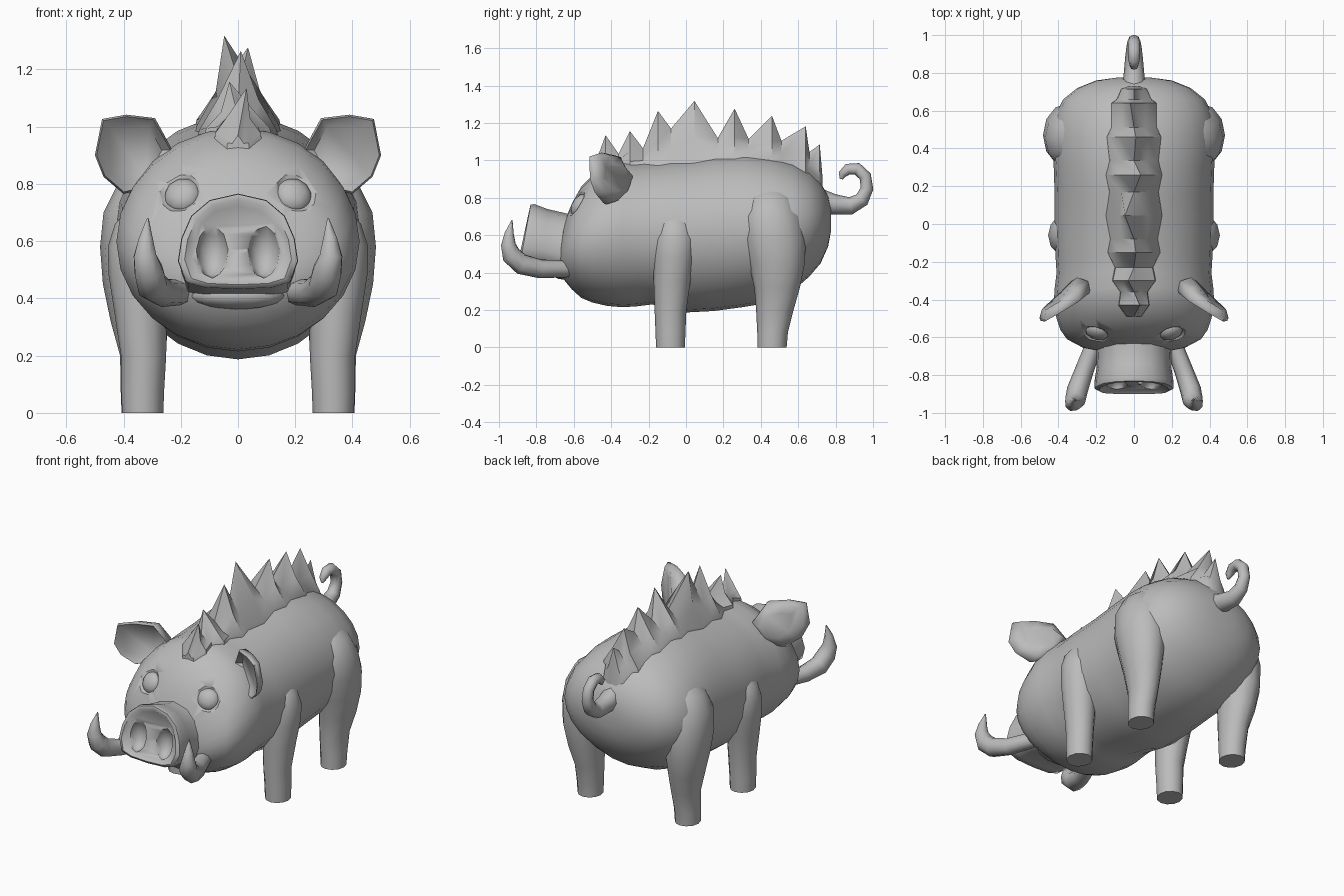
import bpy, bmesh, math
from mathutils import Vector
from mathutils.bvhtree import BVHTree

if "Cube" in bpy.data.objects:
    bpy.data.objects.remove(bpy.data.objects["Cube"])

grey = bpy.data.materials.new("hide_grey")
grey.diffuse_color = (0.5, 0.5, 0.5, 1)
grey.use_nodes = True
grey.node_tree.nodes["Principled BSDF"].inputs["Base Color"].default_value = grey.diffuse_color


def finish(name, bm, angle=50):
    bmesh.ops.recalc_face_normals(bm, faces=bm.faces)
    mesh = bpy.data.meshes.new(name)
    bm.to_mesh(mesh)
    bm.free()
    mesh.materials.append(grey)
    ob = bpy.data.objects.new(name, mesh)
    bpy.context.collection.objects.link(ob)
    bpy.ops.object.select_all(action='DESELECT')
    ob.select_set(True)
    bpy.context.view_layer.objects.active = ob
    bpy.ops.object.shade_smooth_by_angle(angle=math.radians(angle))
    return ob


def loft(name, rings, angle=50):
    """Skin closed rings of points and cap both ends."""
    bm = bmesh.new()
    rows = [[bm.verts.new(p) for p in ring] for ring in rings]
    n = len(rows[0])
    for a, b in zip(rows, rows[1:]):
        for i in range(n):
            j = (i + 1) % n
            bm.faces.new((a[i], a[j], b[j], b[i]))
    bm.faces.new(rows[0])
    bm.faces.new(rows[-1])
    return finish(name, bm, angle)


def circle(n):
    return [(math.cos(2 * math.pi * i / n), math.sin(2 * math.pi * i / n)) for i in range(n)]


def tube(name, path, n=8):
    """Round tube along (x, y, z, radius) points."""
    pts = [Vector(p[:3]) for p in path]
    rings, side = [], None
    for i, p in enumerate(pts):
        t = (pts[min(i + 1, len(pts) - 1)] - pts[max(i - 1, 0)]).normalized()
        side = Vector((1, 0, 0)) if side is None else side
        side = (side - t * side.dot(t)).normalized()
        up = t.cross(side)
        rings.append([p + (side * c + up * s) * path[i][3] for c, s in circle(n)])
    return loft(name, rings, 60)


def ball(name, loc, scale, direction=None, subdiv=2):
    bm = bmesh.new()
    bmesh.ops.create_icosphere(bm, subdivisions=subdiv, radius=1)
    bmesh.ops.scale(bm, vec=scale, verts=bm.verts)
    if direction:
        rot = Vector(direction).to_track_quat('Z', 'Y').to_matrix()
        bmesh.ops.rotate(bm, matrix=rot, verts=bm.verts)
    bmesh.ops.translate(bm, vec=loc, verts=bm.verts)
    return finish(name, bm)


def cut(target, cutter):
    mod = target.modifiers.new("cut", 'BOOLEAN')
    mod.operation = 'DIFFERENCE'
    mod.solver = 'EXACT'
    mod.object = cutter
    cutter.hide_render = True
    cutter.hide_set(True)


# body and head: y, bottom, top, half width
BODY = [(-.675, .41, .56, .17), (-.655, .365, .66, .27), (-.61, .31, .77, .355),
        (-.56, .265, .86, .39), (-.5, .24, .92, .41), (-.42, .222, .975, .425),
        (-.34, .215, .995, .42), (-.26, .22, .99, .41), (-.18, .23, .995, .415),
        (0, .187, 1.01, .42), (.15, .195, 1.03, .42), (.3, .215, 1.04, .425),
        (.45, .24, 1.025, .435), (.57, .3, .99, .42), (.66, .38, .94, .375),
        (.72, .45, .88, .3), (.76, .54, .81, .2), (.775, .62, .74, .09)]
body = loft("body", [[(w * c, y, (a + b) / 2 + (b - a) / 2 * s) for c, s in circle(24)]
                     for y, a, b, w in BODY], 60)
bm = bmesh.new()
bm.from_mesh(body.data)
surface = BVHTree.FromBMesh(bm)
bm.free()

# snout: y at the bottom, y at the top, scale
OUTLINE = [(0, .43), (.12, .435), (.185, .455), (.212, .53), (.2, .61), (.165, .69),
           (.1, .745), (0, .768)]
OUTLINE += [(-x, z) for x, z in OUTLINE[-2:0:-1]]


def snout_ring(y0, y1, k, dz=0):
    return [(x * k, y0 + (y1 - y0) * (z - .43) / .34, .58 + (z - .58) * k + dz) for x, z in OUTLINE]


snout = loft("snout", [snout_ring(-.55, -.5, .99, -.04), snout_ring(-.66, -.64, .94, -.04),
                       snout_ring(-.76, -.74, .93, -.015), snout_ring(-.85, -.81, .99),
                       snout_ring(-.89, -.83, .98), snout_ring(-.9, -.835, .88),
                       snout_ring(-.875, -.815, .76)], 60)

# lower lip under the snout
ball("lower_lip", (0, -.64, .41), (.17, .09, .05))

for s, tag in ((1, "left"), (-1, "right")):
    # nostrils
    cut(snout, ball("nostril_cutter_" + tag, (s * .09, -.87, .57), (.058, .07, .1)))

    # eyes sunk in sockets
    hit, normal, _, _ = surface.ray_cast(Vector((s * .2, -2, .77)), Vector((0, 1, 0)))
    cut(body, ball("socket_cutter_" + tag, hit + normal * .015, (.085, .085, .04), normal))
    ball("eye_" + tag, hit - normal * .022, (.066, .066, .04), normal)

    # tusks
    tube("tusk_" + tag, [(s * x, y, z, r) for x, y, z, r in [
        (.17, -.56, .425, .045), (.22, -.66, .42, .046), (.265, -.78, .42, .05),
        (.3, -.88, .445, .056), (.312, -.935, .495, .054), (.325, -.95, .55, .042),
        (.322, -.945, .61, .026), (.315, -.93, .68, .003)]])

    # ears: dished front, rounded back
    rim = [(.23, .92), (.29, 1.03), (.39, 1.042), (.475, 1.027), (.5, .9), (.47, .825),
           (.40, .765), (.3, .79)]

    def ear_ring(k, dy):
        return [(s * (.375 + (x - .375) * k), -.345 - .56 * (x - .23) + dy - .12 * (z - .9),
                 .91 + (z - .91) * k) for x, z in rim]
    loft("ear_" + tag, [ear_ring(.75, .01), ear_ring(.95, -.018), ear_ring(1, 0),
                        ear_ring(.9, .045), ear_ring(.5, .065)], 60)

    # legs: z, centre x, centre y, radius x, radius y
    front = [(0, .333, -.083, .072, .077), (.08, .333, -.083, .075, .08), (.2, .33, -.083, .079, .085),
             (.35, .34, -.075, .092, .098), (.48, .35, -.065, .102, .11),
             (.58, .35, -.06, .105, .115), (.66, .335, -.06, .095, .1), (.74, .3, -.06, .06, .06)]
    back = [(0, .335, .46, .072, .078), (.08, .335, .463, .075, .082), (.2, .332, .475, .08, .1),
            (.32, .345, .487, .1, .122), (.45, .352, .485, .12, .15), (.58, .35, .47, .132, .17),
            (.7, .33, .455, .14, .165), (.8, .3, .45, .12, .13), (.87, .26, .45, .06, .07)]
    for part, rows in (("front_leg_", front), ("back_leg_", back)):
        loft(part + tag, [[(s * (cx + rx * c), cy + ry * d, z) for c, d in circle(12)]
                          for z, cx, cy, rx, ry in rows], 60)

# curled tail
tube("tail", [(0, .7, .79, .065), (0, .79, .765, .055), (0, .88, .757, .047), (0, .94, .79, .04),
              (0, .968, .85, .034), (0, .958, .915, .033), (0, .915, .955, .033),
              (0, .865, .953, .03), (0, .835, .925, .022), (0, .83, .9, .008)])

# spiky mane: y, crest height, crest x, half width
MANE = [(-.49, .97, 0, .04), (-.43, 1.135, .03, .085), (-.36, 1.035, 0, .075), (-.3, 1.157, -.03, .12),
        (-.23, 1.065, 0, .105), (-.15, 1.265, .01, .145), (-.08, 1.17, 0, .13), (.045, 1.318, -.048, .155),
        (.17, 1.12, 0, .135), (.26, 1.277, .035, .155), (.335, 1.115, 0, .135), (.46, 1.238, .01, .15),
        (.51, 1.105, 0, .125), (.64, 1.182, -.02, .125), (.66, 1.045, 0, .095), (.715, 1.085, 0, .07),
        (.73, .91, 0, .03)]
rings = []
for y, top, px, w in MANE:
    def skin(x):
        hit = surface.ray_cast(Vector((x, y, 3)), Vector((0, 0, -1)))[0]
        return hit.z if hit else .9
    edge, mid = skin(w), skin(.5 * w)
    h = max(top - mid, .03)
    half = [(w, edge - .02), (w * .93, edge + .02), (w * .5, mid + .38 * h)]
    rings.append([(x, y, z) for x, z in half] + [(px, y, top)] +
                 [(-x, y, z) for x, z in reversed(half)] + [(0, y, edge - .06)])
loft("mane", rings, 40)
